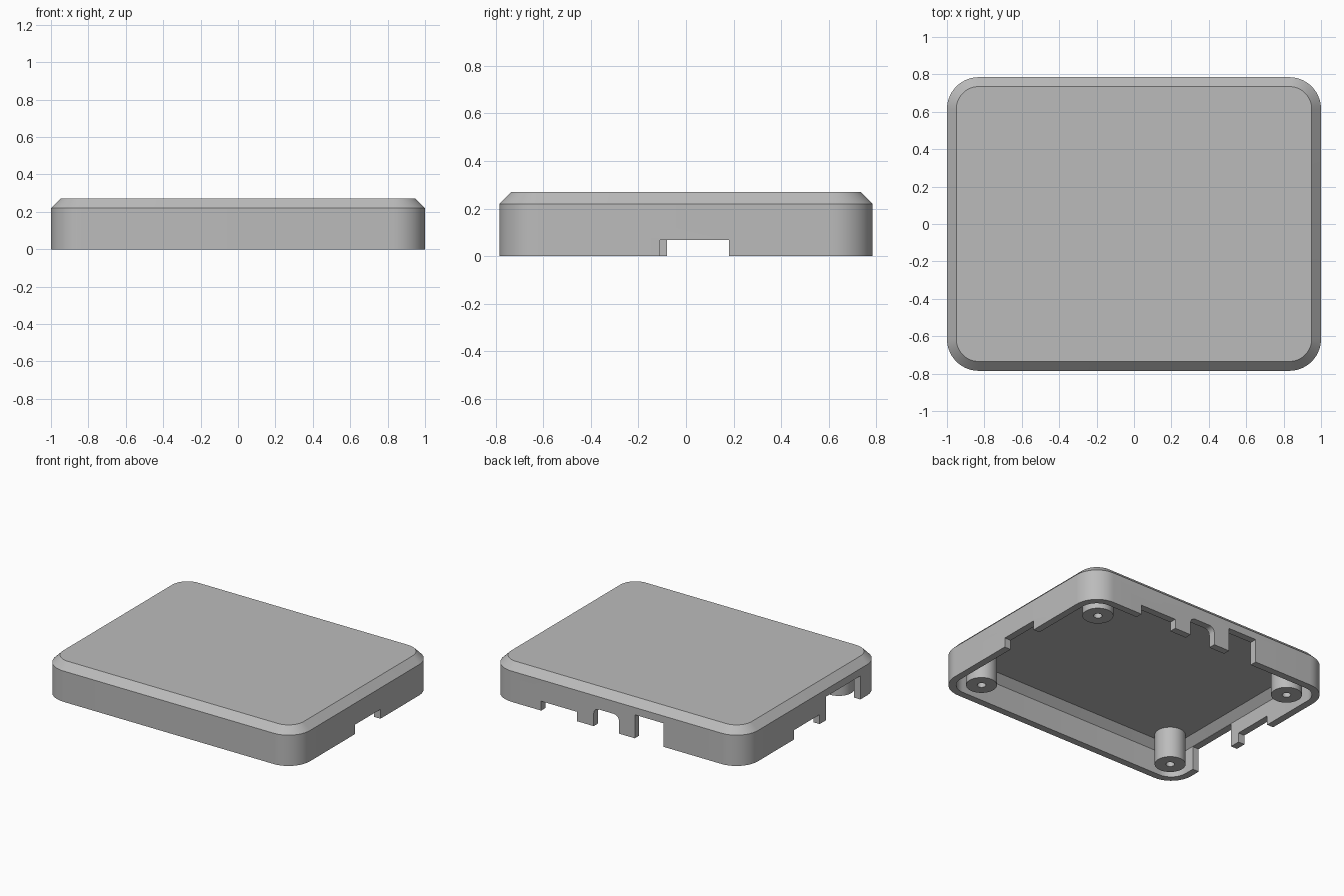
import bpy, bmesh, math
from mathutils import Vector

old = bpy.data.objects.get("Cube")
if old:
    bpy.data.objects.remove(old, do_unlink=True)

HX, HY, RADIUS = 1.0, 0.785, 0.17
WALL, CHAMFER, HEIGHT = 0.05, 0.05, 0.27

grey = bpy.data.materials.new("plain_grey")
grey.use_nodes = True
grey.diffuse_color = (0.5, 0.5, 0.5, 1)
grey.node_tree.nodes["Principled BSDF"].inputs["Base Color"].default_value = (0.5, 0.5, 0.5, 1)


def make_object(name, bm):
    bmesh.ops.recalc_face_normals(bm, faces=bm.faces)
    mesh = bpy.data.meshes.new(name)
    bm.to_mesh(mesh)
    bm.free()
    mesh.materials.append(grey)
    obj = bpy.data.objects.new(name, mesh)
    bpy.context.collection.objects.link(obj)
    return obj


def activate(obj):
    bpy.ops.object.select_all(action='DESELECT')
    obj.select_set(True)
    bpy.context.view_layer.objects.active = obj


def smooth(obj):
    activate(obj)
    bpy.ops.object.shade_smooth_by_angle(angle=math.radians(30))


def rounded_rect(inset, z, steps=14):
    """Rounded rectangle loop, moved inwards by inset."""
    r = RADIUS - inset
    points = []
    for i, (sx, sy) in enumerate([(1, 1), (-1, 1), (-1, -1), (1, -1)]):
        for k in range(steps + 1):
            a = math.pi / 2 * (i + k / steps)
            points.append(Vector((sx * (HX - RADIUS) + r * math.cos(a),
                                  sy * (HY - RADIUS) + r * math.sin(a), z)))
    return points


def circle(x, y, z, r, n=40):
    return [Vector((x + r * math.cos(2 * math.pi * i / n),
                    y + r * math.sin(2 * math.pi * i / n), z)) for i in range(n)]


def loft(name, loops, closed_ends=True):
    """Skin successive loops, capping the first and last."""
    bm = bmesh.new()
    rings = [[bm.verts.new(p) for p in loop] for loop in loops]
    for a, b in zip(rings, rings[1:]):
        for i in range(len(a)):
            j = (i + 1) % len(a)
            bm.faces.new((a[i], a[j], b[j], b[i]))
    if closed_ends:
        bm.faces.new(rings[0])
        bm.faces.new(rings[-1])
    return make_object(name, bm)


# Hollow lid: outside from the top down, round the rim, up the inside
ceiling = HEIGHT - WALL
shell = loft("lid_shell", [
    rounded_rect(CHAMFER, HEIGHT),
    rounded_rect(0, HEIGHT - CHAMFER),
    rounded_rect(0, 0),
    rounded_rect(WALL, 0),
    rounded_rect(WALL, ceiling - CHAMFER),
    rounded_rect(WALL + CHAMFER, ceiling),
])


def cut_notch(side, start, end, top, corner=0.0):
    """Cut an opening up from the rim; side is 'left', 'right' or 'back'."""
    profile = [(start, -0.1), (end, -0.1)]
    if corner:
        for centre, first in ((end - corner, 0), (start + corner, 1)):
            for k in range(7):
                a = math.pi / 2 * (first + k / 6)
                profile.append((centre + corner * math.cos(a),
                                top - corner + corner * math.sin(a)))
    else:
        profile += [(end, top), (start, top)]

    def place(u, z, depth):
        if side == 'back':
            return Vector((u, HY + depth, z))
        return Vector(((HX + depth) * (1 if side == 'left' else -1), u, z))

    cutter = loft("notch_cutter", [[place(u, z, d) for u, z in profile]
                                   for d in (-0.07, 0.05)])
    cutter.hide_render = True
    mod = shell.modifiers.new("notch", 'BOOLEAN')
    mod.operation = 'DIFFERENCE'
    mod.solver = 'EXACT'
    mod.object = cutter
    activate(shell)
    bpy.ops.object.modifier_apply(modifier=mod.name)
    bpy.data.objects.remove(cutter, do_unlink=True)


# Openings in the walls
cut_notch('left', -0.11, 0.18, 0.067)
cut_notch('right', -0.08, 0.21, 0.067)
cut_notch('right', -0.54, -0.155, 0.168)
cut_notch('back', 0.31, 0.595, 0.067)
cut_notch('back', -0.02, 0.18, 0.13, corner=0.04)
cut_notch('back', -0.37, -0.145, 0.168)
smooth(shell)

# Four screw posts with blind holes
for sx, x_name in ((1, "left"), (-1, "right")):
    for sy, y_name in ((1, "back"), (-1, "front")):
        x, y = sx * 0.797, sy * 0.586
        post = loft(f"{y_name}_{x_name}_screw_post", [
            circle(x, y, ceiling + 0.015, 0.1),
            circle(x, y, 0, 0.1),
            circle(x, y, 0, 0.028),
            circle(x, y, 0.18, 0.028),
        ])
        smooth(post)
